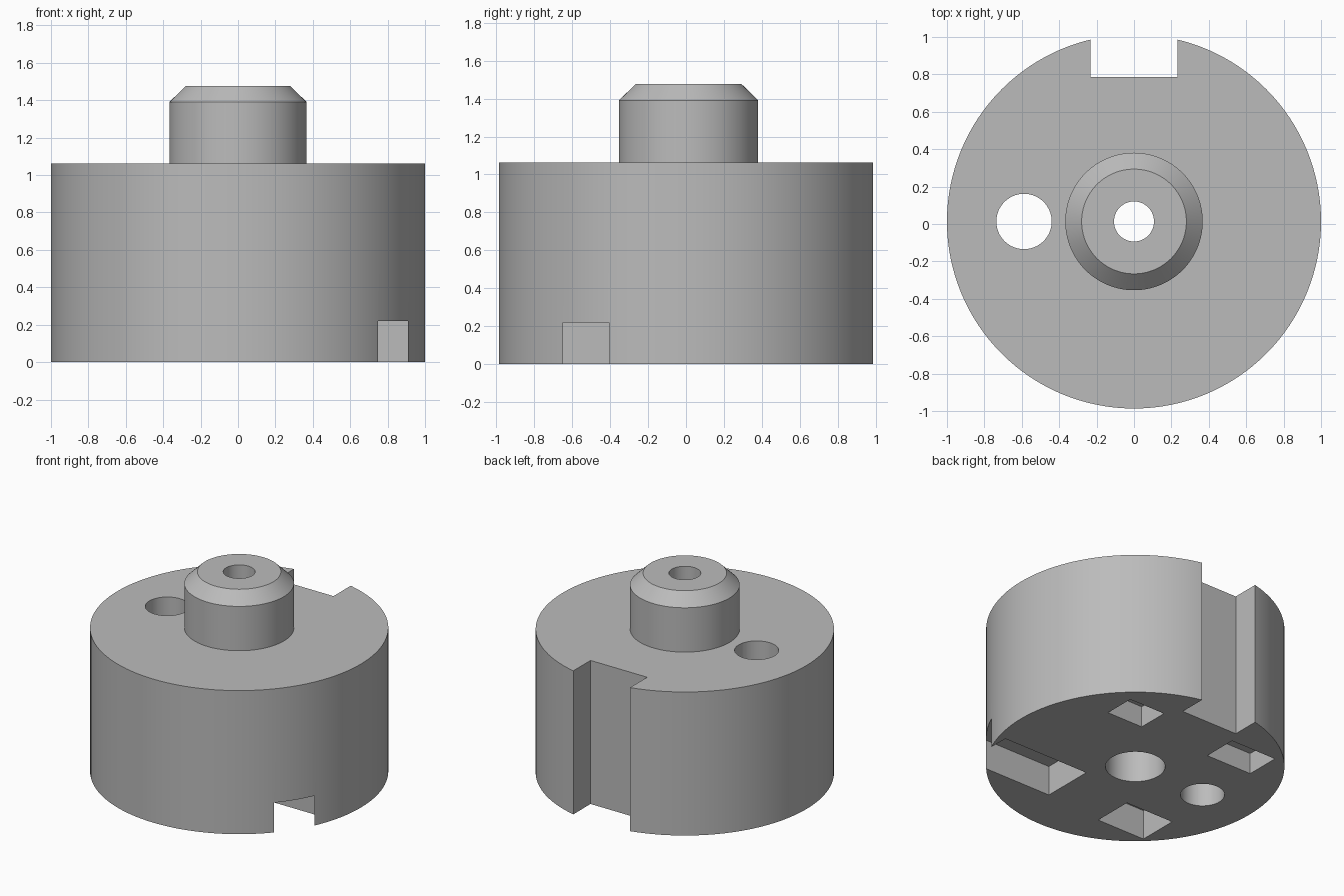
import bpy, bmesh, math
from mathutils import Matrix, Vector

cube = bpy.data.objects.get("Cube")
if cube:
    bpy.data.objects.remove(cube, do_unlink=True)

CY = 0.0135          # axis offset caused by the open keyway
SEGMENTS = 128

grey = bpy.data.materials.new("plain grey")
grey.use_nodes = True
colour = (0.5, 0.5, 0.5, 1)
grey.diffuse_color = colour
grey.node_tree.nodes["Principled BSDF"].inputs["Base Color"].default_value = colour


def add_object(name, bm):
    bmesh.ops.recalc_face_normals(bm, faces=bm.faces)
    mesh = bpy.data.meshes.new(name)
    bm.to_mesh(mesh)
    bm.free()
    mesh.materials.append(grey)
    obj = bpy.data.objects.new(name, mesh)
    bpy.context.collection.objects.link(obj)
    return obj


def lathe(name, profile):
    """Turn a closed (radius, height) profile around the vertical axis."""
    bm = bmesh.new()
    verts = [bm.verts.new((r, 0, z)) for r, z in profile]
    edges = [bm.edges.new((v, verts[i - 1])) for i, v in enumerate(verts)]
    bmesh.ops.spin(bm, geom=verts + edges, cent=(0, 0, 0), axis=(0, 0, 1),
                   angle=math.tau, steps=SEGMENTS, use_merge=True)
    bmesh.ops.remove_doubles(bm, verts=bm.verts, dist=0.0001)
    bmesh.ops.translate(bm, verts=bm.verts, vec=(0, CY, 0))
    return add_object(name, bm)


def box_cutter(name, x0, x1, y0, y1, z0, z1):
    bm = bmesh.new()
    centre = Vector((x0 + x1, y0 + y1, z0 + z1)) / 2
    size = Matrix.Diagonal((x1 - x0, y1 - y0, z1 - z0, 1))
    bmesh.ops.create_cube(bm, size=1, matrix=Matrix.Translation(centre) @ size)
    return add_object(name, bm)


def drill_cutter(name, x, y, radius):
    bm = bmesh.new()
    bmesh.ops.create_cone(bm, cap_ends=True, segments=64, radius1=radius,
                          radius2=radius, depth=4,
                          matrix=Matrix.Translation((x, y, 0)))
    return add_object(name, bm)


# Turned body: disc, chamfered boss and stepped central bore
body = lathe("drum_body", [
    (0.107, 1.476), (0.28, 1.476), (0.3675, 1.39), (0.3675, 1.062),
    (1, 1.062), (1, 0), (0.2, 0), (0.2, 0.74), (0.107, 0.74)])

# Rear keyway, side hole and the four pockets in the underside
cutters = [
    box_cutter("keyway_cutter", -0.232, 0.232, 0.785, 1.5, -1, 2),
    drill_cutter("side_hole_cutter", -0.588, CY, 0.148),
    box_cutter("front_left_pocket_cutter", 0.2, 0.908, -0.65, -0.26, -1, 0.22),
    box_cutter("front_right_pocket_cutter", -0.665, -0.27, -0.695, -0.395, -1, 0.22),
    box_cutter("back_right_pocket_cutter", -0.65, -0.275, 0.437, 0.695, -1, 0.155),
    box_cutter("back_left_pocket_cutter", 0.31, 0.605, 0.45, 0.682, -1, 0.155),
]
for cutter in cutters:
    cut = body.modifiers.new(cutter.name, "BOOLEAN")
    cut.operation = "DIFFERENCE"
    cut.solver = "EXACT"
    cut.object = cutter

# Apply the cuts and remove the cutters
bpy.ops.object.select_all(action="DESELECT")
body.select_set(True)
bpy.context.view_layer.objects.active = body
for cutter in cutters:
    bpy.ops.object.modifier_apply(modifier=cutter.name)
    bpy.data.objects.remove(cutter, do_unlink=True)

bpy.ops.object.shade_smooth_by_angle(angle=math.radians(30))
